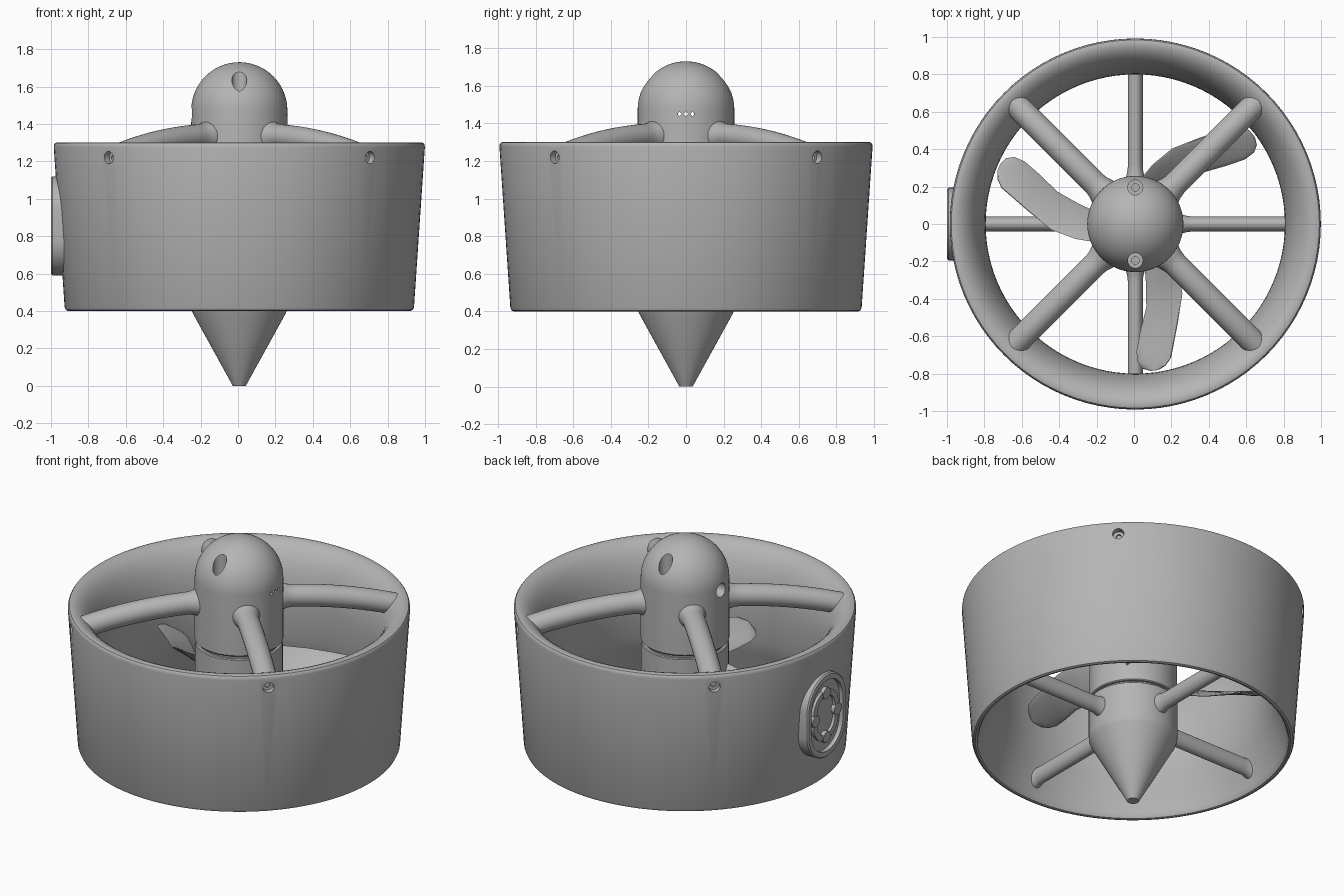
import bpy, bmesh
from math import sin, cos, pi, radians
from mathutils import Vector

if "Cube" in bpy.data.objects:
    bpy.data.objects.remove(bpy.data.objects["Cube"])

grey = bpy.data.materials.new("plain grey")
grey.use_nodes = True
COLOUR = (0.46, 0.46, 0.46, 1)
grey.diffuse_color = COLOUR
grey.node_tree.nodes["Principled BSDF"].inputs["Base Color"].default_value = COLOUR
parts = []


def loft(name, rings, wrap=False):
    """Skin closed rings; wrap joins last to first, otherwise ends are capped."""
    bm = bmesh.new()
    rows = [[bm.verts.new(p) for p in ring] for ring in rings]
    pairs = list(zip(rows, rows[1:]))
    if wrap:
        pairs.append((rows[-1], rows[0]))
    else:
        bm.faces.new(rows[0])
        bm.faces.new(rows[-1])
    for a, b in pairs:
        for i in range(len(a)):
            j = (i + 1) % len(a)
            bm.faces.new((a[i], a[j], b[j], b[i]))
    bmesh.ops.recalc_face_normals(bm, faces=bm.faces)
    mesh = bpy.data.meshes.new(name)
    bm.to_mesh(mesh)
    bm.free()
    mesh.materials.append(grey)
    ob = bpy.data.objects.new(name, mesh)
    bpy.context.collection.objects.link(ob)
    parts.append(ob)
    return ob


def lathe(name, profile, wrap=False, n=96):
    turn = [2 * pi * i / n for i in range(n)]
    return loft(name, [[(r * cos(a), r * sin(a), z) for a in turn] for r, z in profile], wrap)


def rod(name, start, end, radius, n=32):
    """Straight cylinder between two points."""
    start, end = Vector(start), Vector(end)
    q = (end - start).to_track_quat('Z', 'Y')
    turn = [2 * pi * i / n for i in range(n)]
    disc = [q @ Vector((radius * cos(a), radius * sin(a), 0)) for a in turn]
    return loft(name, [[start + p for p in disc], [end + p for p in disc]])


def cut(target, cutter):
    cutter.hide_render = True
    mod = target.modifiers.new("cut", 'BOOLEAN')
    mod.operation, mod.solver, mod.object = 'DIFFERENCE', 'EXACT', cutter
    bpy.context.view_layer.objects.active = target
    bpy.ops.object.modifier_apply(modifier=mod.name)
    parts.remove(cutter)
    bpy.data.objects.remove(cutter)


def radial(angle, r, z):
    return Vector((r * cos(angle), r * sin(angle), z))


# Duct with a rounded bellmouth inlet, straight throat and flared outlet
THROAT, LIP = 0.80, 0.972
inlet = [radians(90 - 7.5 * i) for i in range(13)]
duct = lathe("duct", [(0.915, 0.40), (0.927, 0.405), (0.934, 0.42), (0.992, 1.275),
                      (0.99, 1.29), (0.984, 1.298)]
             + [(LIP - (LIP - THROAT) * cos(a), 0.95 + 0.352 * sin(a)) for a in inlet]
             + [(THROAT, 0.74), (0.825, 0.65), (0.865, 0.53), (0.89, 0.44),
                (0.895, 0.415), (0.903, 0.403)], wrap=True)
for k in range(4):
    a = radians(45 + 90 * k)
    cut(duct, rod("screw_head_cutter", radial(a, 0.95, 1.22), radial(a, 1.05, 1.22), 0.033))
    cut(duct, rod("screw_hole_cutter", radial(a, 0.91, 1.22), radial(a, 1.0, 1.22), 0.016))

# Upper pod with domed cap
R, DOME = 0.257, 1.473
arc = [radians(90 * i / 18) for i in range(18)]
upper_pod = lathe("upper_pod", [(R - 0.01, 1.08), (R, 1.09)]
                  + [(R * cos(a), DOME + R * sin(a)) for a in arc] + [(0.004, DOME + R)])
for y in (-0.195, 0.195):
    cut(upper_pod, rod("cap_screw_cutter", (0, y, 1.54), (0, y, 1.8), 0.04))
    cut(upper_pod, rod("cap_hole_cutter", (0, y, 1.48), (0, y, 1.6), 0.02))
# Cable port with three vent slots opposite
cut(upper_pod, rod("port_cutter", (-0.3, 0, 1.455), (0.2, 0, 1.455), 0.044))
for y in (-0.035, 0, 0.035):
    cut(upper_pod, rod("vent_cutter", (0.1, y, 1.45), (0.3, y, 1.45), 0.012, n=4))

# Propeller hub and tail cone, parted by narrow grooves
lathe("propeller_hub", [(0.235, 0.64), (0.235, 0.665), (R - 0.008, 0.665), (R - 0.003, 0.67),
                        (R - 0.003, 1.06), (R - 0.008, 1.065), (0.235, 1.065), (0.235, 1.09)])
lathe("tail_cone", [(0.035, 0), (0.25, 0.39), (R - 0.001, 0.41), (R, 0.43),
                    (R, 0.645), (R - 0.007, 0.65)])


def strut(name, angle, r0, r1, height, half_w, half_h, flare_in, flare_out):
    """Round radial arm with fillets that widen toward its ends."""
    rings = []
    side = Vector((-sin(angle), cos(angle), 0))
    for i in range(41):
        r = r0 + (r1 - r0) * i / 40
        grow = flare_in * min(1, max(0, 1 - (r - 0.245) / 0.07)) ** 2
        grow += flare_out * max(0, 1 - (r1 - r) / 0.05) ** 2
        centre = radial(angle, r, height(r))
        rings.append([centre + side * (half_w + grow) * cos(t)
                      + Vector((0, 0, (half_h + grow) * sin(t)))
                      for t in [2 * pi * j / 28 for j in range(28)]])
    return loft(name, rings)


# Four arched upper struts with square end pads, and four straight lower struts
for k in range(4):
    a = radians(45 + 90 * k)
    strut(f"upper_strut_{k + 1}", a, 0.18, 0.937,
          lambda r: 1.335 - 0.1 * ((r - 0.18) / 0.72) ** 2, 0.066, 0.066, 0.016, 0)
    side = Vector((-sin(a), cos(a), 0)) * 0.056
    loft(f"strut_pad_{k + 1}", [[radial(a, r, z) + side * s for s, z in
                                 ((-1, 1.2), (1, 1.2), (1, top), (-1, top))]
                                for r, top in ((0.895, 1.265), (0.937, 1.292))])
    strut(f"lower_strut_{k + 1}", radians(90 * k), 0.2, 0.88,
          lambda r: 0.54, 0.04, 0.053, 0.012, 0.01)

# Three swept, twisted blades: radius, low-edge angle, high-edge angle, low z, high z
STATIONS = [(0.22, 163, 207, 0.76, 0.95), (0.33, 160, 194, 0.77, 0.94),
            (0.45, 157.5, 184, 0.78, 0.92), (0.58, 152.5, 173, 0.79, 0.91),
            (0.68, 150.5, 167.5, 0.80, 0.90), (0.74, 151, 165, 0.81, 0.89),
            (0.775, 153, 162, 0.82, 0.88), (0.79, 156, 159, 0.84, 0.86)]
for k in range(3):
    rings = []
    for r, low, high, z0, z1 in STATIONS:
        ring = []
        for j in range(20):
            t = 2 * pi * j / 20
            u = 0.5 - 0.5 * cos(t)
            a = radians(low + (high - low) * u + 120 * k)
            ring.append(radial(a, r, z0 + (z1 - z0) * u + 0.012 * sin(t)))
        rings.append(ring)
    loft(f"blade_{k + 1}", rings)

# Connector plate on the side, with a recess, a collar and four lugs
FACE, MID = -1.007, 0.855


def oval(x, half_w, half_h):
    pts = []
    for i in range(48):
        t = 2 * pi * (i + 0.5) / 48
        shift = (half_h - half_w) * (1 if sin(t) > 0 else -1)
        pts.append((x, half_w * cos(t), MID + shift + half_w * sin(t)))
    return pts


loft("connector_plate", [oval(-0.9, 0.195, 0.265), oval(FACE + 0.008, 0.195, 0.265),
                         oval(FACE, 0.187, 0.257), oval(FACE, 0.158, 0.225),
                         oval(FACE + 0.026, 0.158, 0.225)])
loft("connector_collar", [oval(FACE + 0.03, 0.125, 0.16), oval(FACE + 0.008, 0.125, 0.16),
                          oval(FACE + 0.008, 0.09, 0.125), oval(FACE + 0.03, 0.09, 0.125)],
     wrap=True)
for i, (y, z) in enumerate([(0, 0.14), (0, -0.14), (0.11, 0), (-0.11, 0)]):
    rod(f"connector_lug_{i + 1}", (FACE + 0.03, y, MID + z), (FACE + 0.002, y, MID + z), 0.036, n=16)

# Centre the whole and smooth the curved surfaces
bpy.ops.object.select_all(action='DESELECT')
for ob in parts:
    ob.location.x = 0.007
    ob.select_set(True)
bpy.context.view_layer.objects.active = duct
bpy.ops.object.shade_smooth_by_angle(angle=radians(30))
